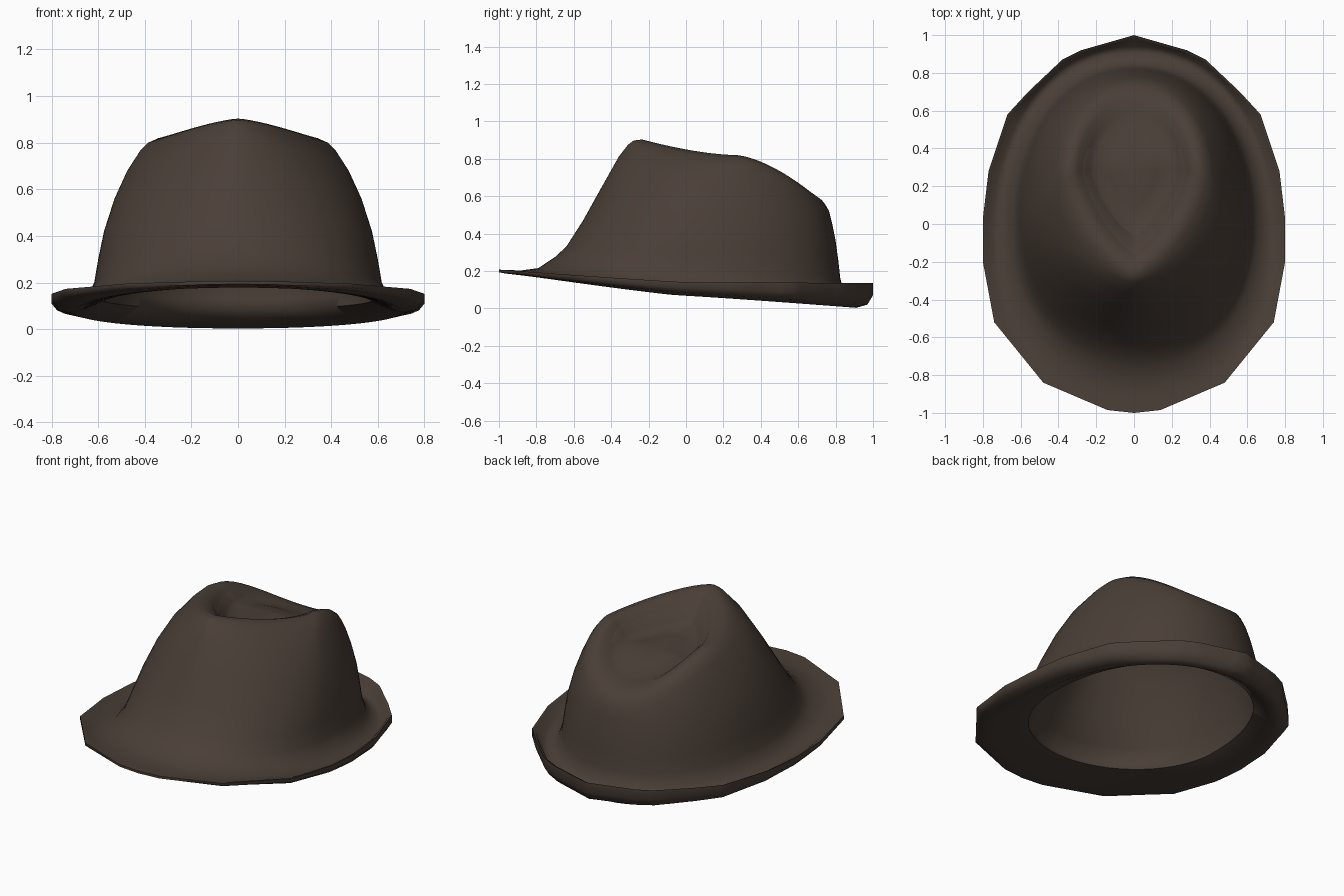
import bpy, bmesh, math

if "Cube" in bpy.data.objects:
    bpy.data.objects.remove(bpy.data.objects["Cube"])

felt = bpy.data.materials.new("dark_brown_felt")
felt.diffuse_color = (0.068, 0.049, 0.038, 1)
felt.use_nodes = True
felt.node_tree.nodes["Principled BSDF"].inputs["Base Color"].default_value = felt.diffuse_color

# Half outline of the faceted brim edge, front to back
OUT = [(0, -1), (.14, -.985), (.48, -.84), (.74, -.52), (.80, -.2), (.80, .03),
       (.77, .28), (.67, .58), (.56, .70), (.38, .87), (.28, .92), (0, 1)]
SUB = 4
half = []
for (x0, y0), (x1, y1) in zip(OUT, OUT[1:]):
    half += [(x0 + (x1 - x0) * k / SUB, y0 + (y1 - y0) * k / SUB) for k in range(SUB)]
half.append(OUT[-1])
outline = half + [(-x, y) for x, y in half[-2:0:-1]]


def height(c, zf, zs, zb, p):
    """Blend side height towards front (c > 0) or back (c < 0)."""
    return zs + ((zf if c > 0 else zb) - zs) * abs(c) ** p


def edge_ring(zf, zs, zb, scale=1):
    return [(x * scale, y * scale, height(-y, zf, zs, zb, 1.1)) for x, y in outline]


def ring(w, yf, yc, yb, zf, zs, zb, n=2.15, p=1.3):
    """Egg-shaped loop: half width, front/widest/back y, front/side/back z."""
    pts = []
    for ox, oy in outline:
        a = math.atan2(ox / .8, -oy)
        s, c = math.sin(a), math.cos(a)
        e = 2 / (n if c > 0 else 2.15)
        x = w * math.copysign(abs(s) ** e, s)
        k = abs(c) ** e
        y = yc + ((yf if c > 0 else yb) - yc) * k
        pts.append((x, y, height(k if c > 0 else -k, zf, zs, zb, p)))
    return pts


# Crown loops from base to the pinched teardrop dent
CROWN = [
    (.617, -.70, .02, .825, .275, .20, .16, 2.15),
    (.60, -.64, .03, .815, .33, .30, .25, 2.1),
    (.575, -.55, .05, .80, .47, .42, .36, 2.0),
    (.53, -.45, .08, .78, .65, .56, .46, 1.85),
    (.475, -.36, .13, .765, .81, .68, .52, 1.7),
    (.42, -.31, .20, .745, .875, .765, .555, 1.55),
    (.385, -.28, .24, .725, .897, .80, .58, 1.48),
    (.34, -.235, .26, .69, .903, .82, .603, 1.42),
    (.295, -.17, .28, .645, .865, .80, .622, 1.38),
    (.245, -.10, .29, .585, .78, .735, .63, 1.38),
    (.20, -.04, .29, .53, .73, .705, .64, 1.42),
    (.12, .10, .29, .45, .715, .715, .675, 1.7),
]

# Whole shell: inside crown, opening, brim underside, brim edge, brim top, crown
rings = [ring(w - .035, yf + .045, yc, yb - .035, zf - .04, zs - .035, zb - .035, n, 1.6)
         for w, yf, yc, yb, zf, zs, zb, n in reversed(CROWN)]
rings += [
    ring(.573, -.645, 0, .78, .18, .12, .085, 2.0),
    ring(.70, -.88, -.05, .91, .178, .07, .003, 2.2, 1.1),
    edge_ring(.187, .082, .02, .97),
    edge_ring(.193, .11, .07),
    edge_ring(.207, .14, .135),
    edge_ring(.206, .135, .125, .982),
    ring(.75, -.93, -.08, .94, .204, .105, .055, 2.25, 1.1),
    ring(.71, -.88, -.05, .905, .203, .105, .045, 2.2, 1.1),
    ring(.65, -.79, 0, .845, .215, .13, .085),
]
rings += [ring(*c, 1.6) for c in CROWN]

bm = bmesh.new()
loops = [[bm.verts.new(p) for p in r] for r in rings]
N = len(outline)
for lo, hi in zip(loops, loops[1:]):
    for i in range(N):
        j = (i + 1) % N
        bm.faces.new((lo[i], lo[j], hi[j], hi[i]))
# Close the middle of the dent, inside and outside
for loop, z in ((loops[0], .69), (loops[-1], .725)):
    tip = bm.verts.new((0, .29, z))
    for i in range(N):
        bm.faces.new((loop[i], loop[(i + 1) % N], tip))
bmesh.ops.recalc_face_normals(bm, faces=bm.faces)

mesh = bpy.data.meshes.new("felt_hat")
bm.to_mesh(mesh)
bm.free()
mesh.materials.append(felt)
hat = bpy.data.objects.new("felt_hat", mesh)
bpy.context.collection.objects.link(hat)
bpy.context.view_layer.objects.active = hat
hat.select_set(True)
bpy.ops.object.shade_smooth_by_angle(angle=math.radians(75))
